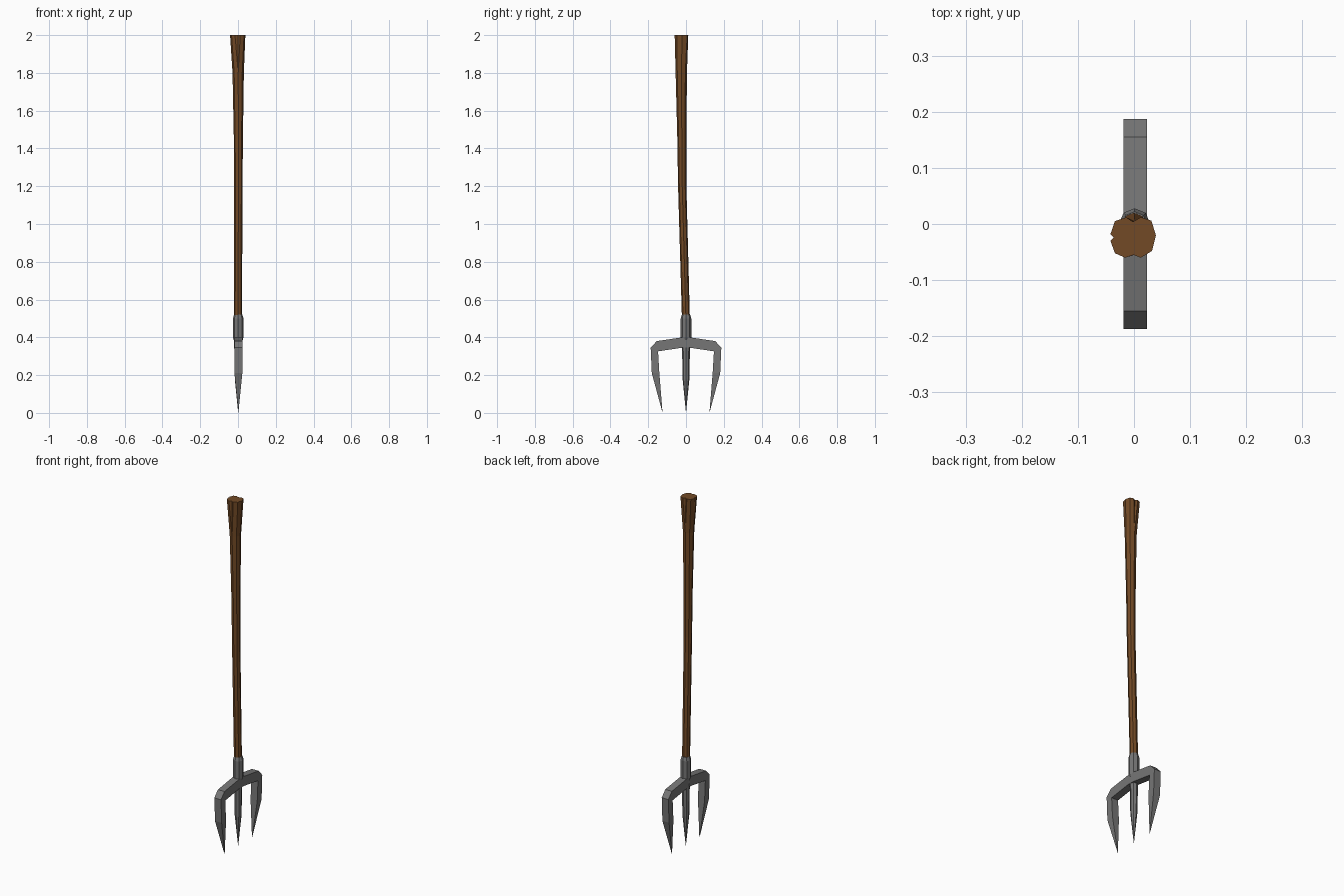
import bpy, bmesh, math

if "Cube" in bpy.data.objects:
    bpy.data.objects.remove(bpy.data.objects["Cube"])


def material(name, rgb):
    m = bpy.data.materials.new(name)
    m.diffuse_color = (*rgb, 1)
    m.use_nodes = True
    m.node_tree.nodes["Principled BSDF"].inputs["Base Color"].default_value = m.diffuse_color
    return m


wood = material("brown wood", (0.17, 0.068, 0.019))
iron = material("grey iron", (0.18, 0.18, 0.18))


def loft(name, rings, mat, cap_start=True, cap_end=True):
    """Skin a list of equal-length point rings; coincident points are merged."""
    bm = bmesh.new()
    vs = [[bm.verts.new(p) for p in r] for r in rings]
    n = len(rings[0])
    for a, b in zip(vs, vs[1:]):
        for i in range(n):
            j = (i + 1) % n
            bm.faces.new((a[i], a[j], b[j], b[i]))
    if cap_start:
        bm.faces.new(vs[0][::-1])
    if cap_end:
        bm.faces.new(vs[-1])
    bmesh.ops.remove_doubles(bm, verts=bm.verts, dist=0.0003)
    bmesh.ops.recalc_face_normals(bm, faces=bm.faces)
    me = bpy.data.meshes.new(name)
    bm.to_mesh(me)
    bm.free()
    me.materials.append(mat)
    ob = bpy.data.objects.new(name, me)
    bpy.context.collection.objects.link(ob)
    return ob


def oct_point(k, cx, cy, z, r):
    a = k * math.pi / 4
    return (cx + r * math.cos(a), cy + r * math.sin(a), z)


# Handle: crooked octagonal pole, flaring into a cracked end
# (each end point: x, y, octagon corner it grows from)
end = [(0.039, -0.02, 0), (0.031, 0.006, 1), (0.012, 0.012, 2), (-0.002, 0.004, 2),
       (-0.014, 0.012, 2), (-0.034, 0.005, 3), (-0.042, -0.018, 4), (-0.036, -0.024, 4),
       (-0.042, -0.030, 4), (-0.034, -0.052, 5), (-0.016, -0.060, 6), (-0.001, -0.055, 6),
       (0.012, -0.060, 6), (0.032, -0.048, 7)]
pole = [(0.0, 0.0, 0.48, 0.021), (0.002, -0.02, 1.2, 0.022),
        (0.002, -0.022, 1.45, 0.024), (0.001, -0.025, 1.8, 0.030)]
rings = [[oct_point(k, cx, cy, z, r) for _, _, k in end] for cx, cy, z, r in pole]
rings.append([(x, y, 2.0) for x, y, _ in end])
loft("handle", rings, wood)

# Socket and middle tine
X0 = 0.001
loft("socket", [[oct_point(k, X0, 0, z, r) for k in range(8)]
                for z, r in [(0.385, 0.024), (0.40, 0.028), (0.50, 0.028), (0.52, 0.022)]], iron)
loft("middle_tine", [[oct_point(k, X0, 0, z, r) for k in range(8)]
                     for z, r in [(0.40, 0.023), (0.35, 0.021), (0.18, 0.018), (0.0, 0.0)]],
     iron, cap_end=False)

# Crossbar bending into the outer tine, mirrored to the other side
# (outer y, z, inner y, z, half thickness)
arm = [(0, 0.40, 0, 0.345, 0.021), (0.02, 0.40, 0.02, 0.345, 0.021),
       (0.155, 0.38, 0.148, 0.326, 0.021), (0.187, 0.345, 0.148, 0.326, 0.021),
       (0.181, 0.21, 0.141, 0.21, 0.021), (0.124, 0.0, 0.124, 0.0, 0.0)]
rings = [[(0.002 - h, oy, oz), (0.002 + h, oy, oz), (0.002 + h, iy, iz), (0.002 - h, iy, iz)]
         for oy, oz, iy, iz, h in arm]
fork = loft("crossbar_and_outer_tines", rings, iron, cap_start=False, cap_end=False)
mod = fork.modifiers.new("mirror", 'MIRROR')
mod.use_axis = (False, True, False)
